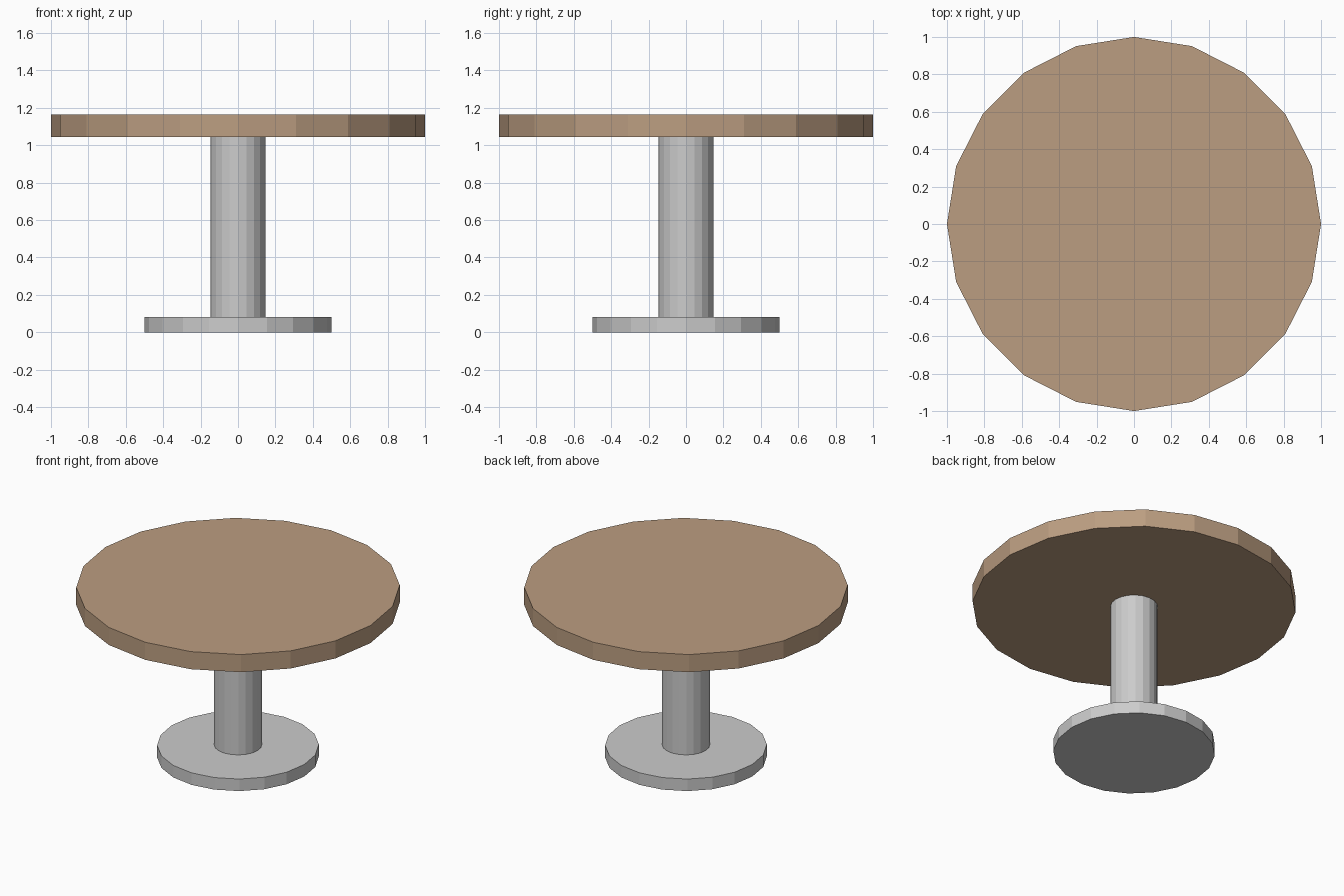
import bpy

if "Cube" in bpy.data.objects:
    bpy.data.objects.remove(bpy.data.objects["Cube"])


def disc(name, radius, z0, z1, sides=20):
    """Flat-shaded upright cylinder with a corner on each axis."""
    bpy.ops.mesh.primitive_cylinder_add(
        vertices=sides, radius=radius, depth=z1 - z0,
        location=(0, 0, (z0 + z1) / 2))
    obj = bpy.context.object
    obj.name = name
    return obj


# Foot plate and central column
disc("base_plate", 0.5, 0.0, 0.082)
disc("pedestal_column", 0.147, 0.082, 1.044)

# Round wooden top
table_top = disc("table_top", 1.0, 1.044, 1.164)
wood = bpy.data.materials.new("wood")
wood.diffuse_color = (0.5, 0.34, 0.22, 1)
wood.use_nodes = True
wood.node_tree.nodes["Principled BSDF"].inputs["Base Color"].default_value = wood.diffuse_color
table_top.data.materials.append(wood)
